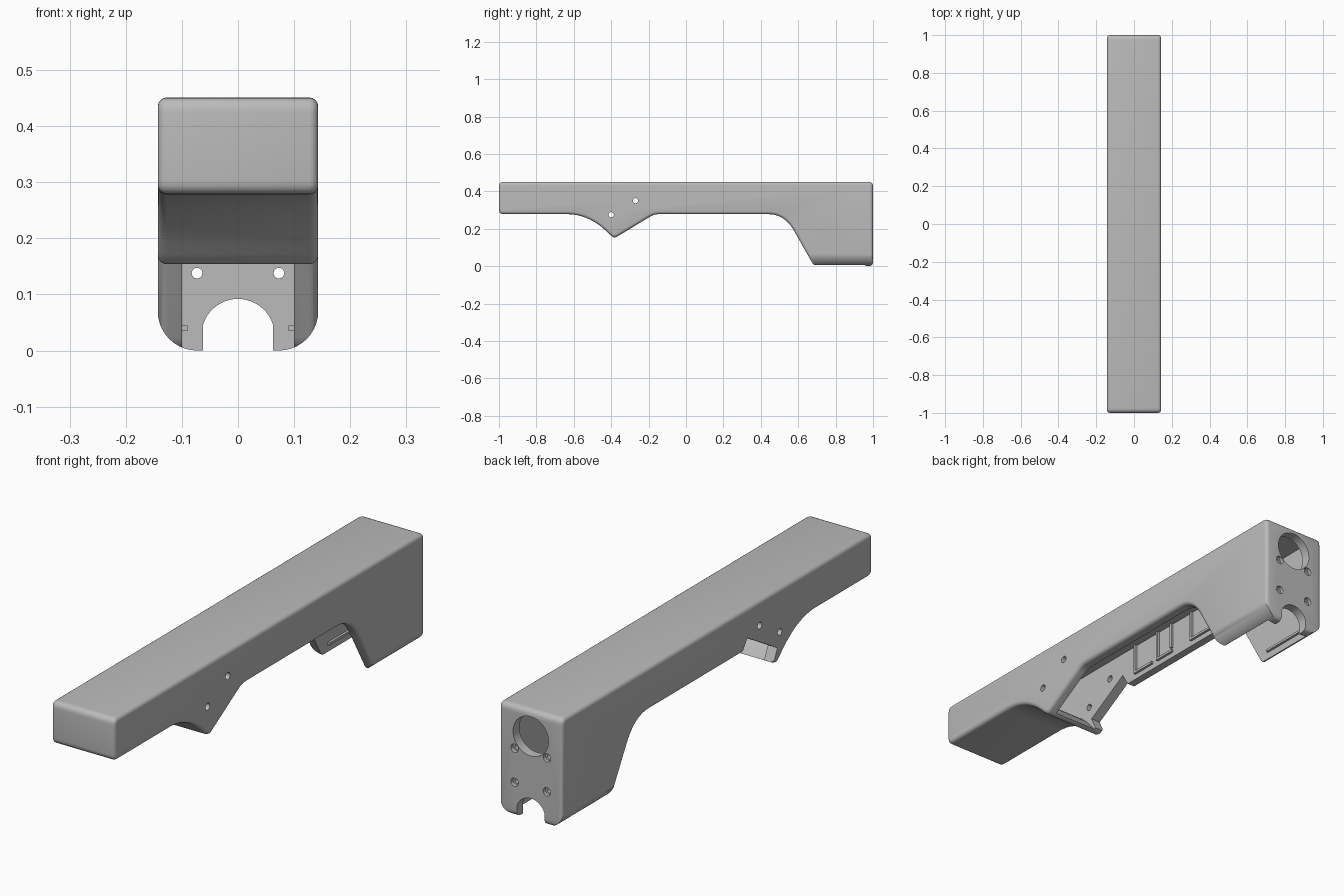
import bpy, bmesh, math
from mathutils import Vector

cube = bpy.data.objects.get("Cube")
if cube:
    bpy.data.objects.remove(cube, do_unlink=True)

grey = bpy.data.materials.new("plain grey")
grey.use_nodes = True
GREY = (0.50, 0.50, 0.50, 1)
grey.diffuse_color = GREY
grey.node_tree.nodes["Principled BSDF"].inputs["Base Color"].default_value = GREY


def bend(a, c, b, n=10):
    """Points on a smooth bend from a to b, pulled towards c."""
    a, b, c = Vector(a), Vector(b), Vector(c)
    return [a * (1 - t) ** 2 + c * 2 * t * (1 - t) + b * t * t
            for t in (i / n for i in range(n + 1))]


def corner(prev, at, nxt, size=0.026):
    """Rounded profile corner."""
    p, a, q = Vector(prev), Vector(at), Vector(nxt)
    return bend(a + (p - a).normalized() * size, a, a + (q - a).normalized() * size, 5)


def prism(name, outline, lo, hi, axis="X", bevel=0):
    """Extrude a YZ outline along x, or an XZ outline along y."""
    bm = bmesh.new()

    def place(p, d):
        return (d, p[0], p[1]) if axis == "X" else (p[0], d, p[1])
    ends = [bm.faces.new([bm.verts.new(place(p, d)) for p in outline]) for d in (lo, hi)]
    n = len(outline)
    a, b = [list(f.verts) for f in ends]
    for i in range(n):
        bm.faces.new((a[i], a[(i + 1) % n], b[(i + 1) % n], b[i]))
    bmesh.ops.recalc_face_normals(bm, faces=bm.faces)
    if bevel:
        rim = [e for f in ends for e in f.edges]
        bmesh.ops.bevel(bm, geom=rim, offset=bevel, segments=4, profile=0.5, affect="EDGES")
    mesh = bpy.data.meshes.new(name)
    bm.to_mesh(mesh)
    bm.free()
    mesh.materials.append(grey)
    obj = bpy.data.objects.new(name, mesh)
    bpy.context.collection.objects.link(obj)
    return obj


def disc(u, v, r, n=32):
    return [(u + r * math.cos(2 * math.pi * i / n), v + r * math.sin(2 * math.pi * i / n))
            for i in range(n)]


def box(u0, u1, v0, v1):
    return [(u0, v0), (u1, v0), (u1, v1), (u0, v1)]


def cut(target, cutter):
    mod = target.modifiers.new("cut", "BOOLEAN")
    mod.operation = "DIFFERENCE"
    mod.solver = "EXACT"
    mod.object = cutter
    bpy.context.view_layer.objects.active = target
    bpy.ops.object.modifier_apply(modifier=mod.name)
    bpy.data.objects.remove(cutter, do_unlink=True)


# Outer body: long beam, front wedge and rear leg
LOW, TOP = 0.278, 0.451
tip, heel, toe = (-0.385, 0.148), (-0.17, LOW), (0.685, 0)
profile = corner((-1, TOP), (-1, LOW), (0, LOW))
profile += bend((-0.63, LOW), (-0.51, 0.275), (-0.41, 0.172))
profile += corner((-0.41, 0.172), tip, heel, 0.02)[1:]
profile += corner(tip, heel, (0, LOW))
profile += bend((0.44, LOW), (0.53, LOW), (0.58, 0.185))
profile += corner((0.58, 0.185), toe, (1, 0))
profile += corner(toe, (1, 0), (1, TOP))
profile += corner((1, 0), (1, TOP), (0, TOP))
profile += corner((0, TOP), (-1, TOP), (-1, 0))
body = prism("body_shell", profile, -0.143, 0.143, bevel=0.016)

# Large rounding along the bottom of the leg
for s in (1, -1):
    arc = [(s * (0.073 + 0.07 * math.cos(t)), 0.07 - 0.07 * math.sin(t))
           for t in (math.pi / 2 * i / 10 for i in range(11))]
    cut(body, prism("leg_rounding", arc + [(s * 0.073, -0.05), (s * 0.2, -0.05), (s * 0.2, 0.07)],
                    0.6, 1.1, "Y"))

# Hollow inside, open underneath
hollow = [(-0.96, 0.31)] + bend((-0.61, 0.31), (-0.47, 0.305), (-0.345, 0.13))
hollow += [(-0.15, 0.2), (0.4, -0.1), (0.96, -0.1), (0.96, 0.43), (-0.96, 0.43)]
cut(body, prism("hollow", hollow, -0.1, 0.1))

# Notch along the wedge on one side wall
cut(body, prism("wedge_notch", [(-0.14, 0.25), (-0.19, 0.33), (-0.385, 0.215), (-0.345, 0.13)],
                -0.2, -0.09))

# Arched opening and round port in the back wall
arch = [(0.062, -0.1)] + [(0.0652 * math.cos(t), 0.0268 + 0.0652 * math.sin(t))
                          for t in (0.31 + 2.52 * i / 20 for i in range(21))] + [(-0.062, -0.1)]
cut(body, prism("arch", arch, 0.9, 1.1, "Y"))
cut(body, prism("port", disc(0, 0.345, 0.08, 48), 0.9, 1.1, "Y"))

# Screw holes in the back wall, with counterbores
for s in (1, -1):
    for z in (0.138, 0.277):
        cut(body, prism("counterbore", disc(s * 0.073, z, 0.017), 0.985, 1.1, "Y"))
        cut(body, prism("screw_hole", disc(s * 0.073, z, 0.0095), 0.9, 1.1, "Y"))

# Pin holes in both side walls
for y, z in ((-0.4, 0.275), (-0.27, 0.35)):
    for s in (1, -1):
        lo, hi = sorted((s * 0.09, s * 0.2))
        cut(body, prism("pin_hole", disc(y, z, 0.014), lo, hi))

# Guide ribs on the inner walls
ribs = [(-0.11, -0.1, 0.31, 0.43), (-0.11, 0.0, 0.30, 0.31), (0.03, 0.04, 0.30, 0.43),
        (0.116, 0.126, 0.32, 0.43), (0.03, 0.126, 0.30, 0.31), (0.24, 0.25, 0.30, 0.43),
        (0.24, 0.365, 0.30, 0.31), (0.355, 0.365, 0.30, 0.43), (0.72, 0.95, 0.035, 0.045)]
for s, side in ((1, "left"), (-1, "right")):
    lo, hi = sorted((s * 0.09, s * 0.101))
    for i, r in enumerate(ribs):
        prism(f"{side}_guide_rib_{i + 1}", box(*r), lo, hi)

bpy.ops.object.select_all(action="DESELECT")
body.select_set(True)
bpy.context.view_layer.objects.active = body
bpy.ops.object.shade_smooth_by_angle(angle=math.radians(35))
